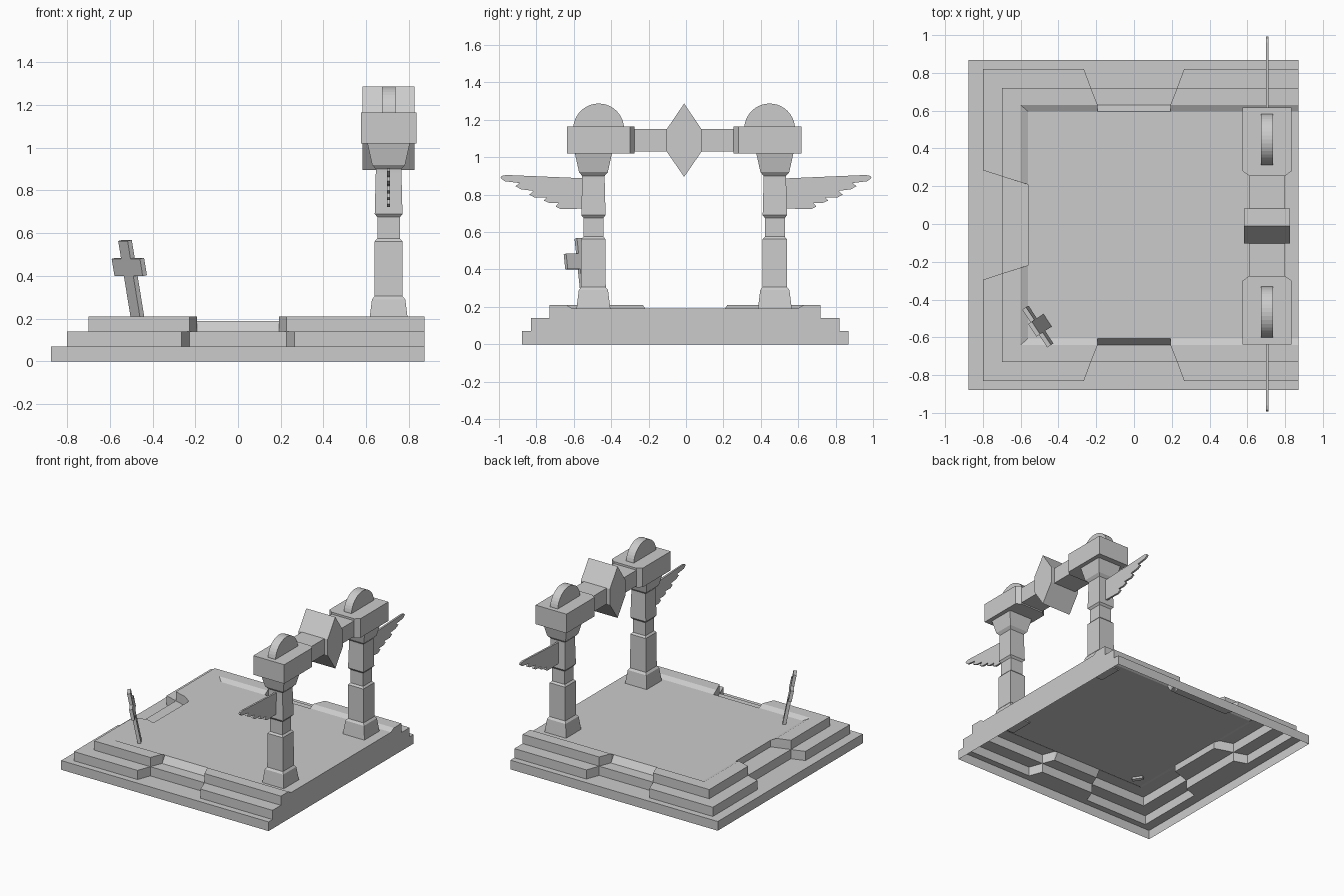
import bpy, bmesh
from math import radians, sin, cos, pi
from mathutils import Vector

if "Cube" in bpy.data.objects:
    bpy.data.objects.remove(bpy.data.objects["Cube"])

CY = -0.01     # y centre of the arch
PX = 0.705     # x centre of the arch


def finish(name, bm):
    bmesh.ops.remove_doubles(bm, verts=bm.verts, dist=1e-5)
    bmesh.ops.recalc_face_normals(bm, faces=bm.faces)
    me = bpy.data.meshes.new(name)
    bm.to_mesh(me)
    bm.free()
    ob = bpy.data.objects.new(name, me)
    bpy.context.collection.objects.link(ob)
    return ob


def loft(name, loops):
    """Closed solid through equal-length vertex loops."""
    bm = bmesh.new()
    rings = [[bm.verts.new(p) for p in lp] for lp in loops]
    n = len(rings[0])
    for a, b in zip(rings, rings[1:]):
        for i in range(n):
            j = (i + 1) % n
            bm.faces.new((a[i], a[j], b[j], b[i]))
    bm.faces.new(rings[0][::-1])
    bm.faces.new(rings[-1])
    return finish(name, bm)


def prism_x(name, pts, x0, x1):
    """Extrude a (y, z) profile along x."""
    return loft(name, [[(x, y, z) for y, z in pts] for x in (x0, x1)])


# Stepped platform: open-bottomed shell with a notch in three sides
def platform():
    xr, cy = 0.872, -0.005

    # left edge, half depth, z, notch (outer half width, inner half width,
    # inner depth) for the long sides and the left side, z at notch bottom
    def level(xl, hy, z, side, left, zn):
        so, si, sd = side
        lo, li, ld = left
        pts = [(xr, -hy, z), (so, -hy, z), (si, -sd, zn), (-si, -sd, zn), (-so, -hy, z),
               (xl, -hy, z), (xl, -lo, z), (ld, -li, zn)]
        back = [(x, -y, w) for x, y, w in reversed(pts)]
        return [Vector((x, y + cy, w)) for x, y, w in pts + back]

    outer = (-0.875, 0.8725)
    o_n = ((0.265, 0.228, 0.8725), (0.29, 0.257, -0.875))
    m_n = ((0.265, 0.228, 0.725), (0.29, 0.257, -0.70))
    t_n = ((0.228, 0.192, 0.635), (0.257, 0.213, -0.56))
    r_n = ((0.192, 0.192, 0.635), (0.226, 0.213, -0.56))
    f_n = ((0.192, 0.192, 0.60), (0.213, 0.213, -0.56))
    levels = [
        level(*outer, 0, *o_n, 0),
        level(*outer, 0.07, *o_n, 0.07),
        level(-0.80, 0.825, 0.07, *m_n, 0.07),
        level(-0.80, 0.825, 0.14, *m_n, 0.14),
        level(-0.70, 0.725, 0.14, *t_n, 0.14),
        level(-0.70, 0.725, 0.21, *t_n, 0.14),
        level(-0.60, 0.635, 0.21, *r_n, 0.14),
        level(-0.56, 0.60, 0.19, *f_n, 0.19),
    ]
    bm = bmesh.new()

    def face(points):
        clean = [p for i, p in enumerate(points) if (p - points[i - 1]).length > 1e-5]
        if len(clean) > 2:
            bm.faces.new([bm.verts.new(p) for p in clean])

    for a, b in zip(levels, levels[1:]):
        for i in range(len(a) - 1):
            face([a[i], a[i + 1], b[i + 1], b[i]])
    face(levels[-1])
    face([l[0] for l in levels] + [l[-1] for l in reversed(levels)])
    finish("stepped_platform", bm)


platform()

# Column profile: (z, half width)
column = [(0.18, 0.092), (0.29, 0.078), (0.305, 0.066), (0.562, 0.065), (0.575, 0.053),
          (0.675, 0.053), (0.69, 0.065), (0.885, 0.06), (0.90, 0.06), (0.92, 0.077),
          (1.02, 0.099)]
# Wing outline: (distance from centre, z)
wing = [(0.50, 0.885), (0.56, 0.888), (0.96, 0.905), (0.985, 0.90), (0.992, 0.89),
        (0.97, 0.872), (0.89, 0.862), (0.912, 0.845), (0.88, 0.828), (0.815, 0.82),
        (0.838, 0.80), (0.81, 0.785), (0.745, 0.785), (0.76, 0.768), (0.73, 0.755),
        (0.68, 0.755), (0.697, 0.737), (0.67, 0.722), (0.50, 0.727)]
# Plan of the end block
block = [(0.575, 0.627), (0.835, 0.627), (0.835, 0.29), (0.80, 0.265), (0.61, 0.265),
         (0.575, 0.29)]

for s, tag in ((-1, "front"), (1, "back")):
    yc = CY + s * 0.485
    loft(f"{tag}_column", [[(PX - h, yc - h, z), (PX + h, yc - h, z),
                            (PX + h, yc + h, z), (PX - h, yc + h, z)] for z, h in column])
    loft(f"{tag}_lintel_block", [[(x, CY + s * y, z) for x, y in block]
                                 for z in (1.02, 1.165)])
    dome = [(CY + s * 0.457 + 0.136 * cos(a), 1.151 + 0.136 * sin(a))
            for a in (pi * i / 20 for i in range(21))]
    prism_x(f"{tag}_half_disc", dome, PX - 0.032, PX + 0.032)
    prism_x(f"{tag}_wing", [(s * y, z) for y, z in wing], PX - 0.007, PX + 0.007)

# Lintel and its pointed keystone
prism_x("lintel_bar", [(CY - 0.28, 1.03), (CY + 0.28, 1.03), (CY + 0.28, 1.15),
                       (CY - 0.28, 1.15)], 0.61, 0.80)
prism_x("keystone", [(CY, 0.895), (CY + 0.093, 1.03), (CY + 0.093, 1.15), (CY, 1.287),
                     (CY - 0.093, 1.15), (CY - 0.093, 1.03)], 0.583, 0.827)

# Leaning cross marker
half = [(0.04, -0.02), (0.04, 0.215), (0.12, 0.215), (0.12, 0.298), (0.04, 0.298),
        (0.04, 0.383)]
outline = half + [(-x, z) for x, z in reversed(half)]
cross = loft("leaning_cross", [[(x, y, z) for x, z in outline] for y in (-0.012, 0.012)])
cross.location = (-0.468, -0.516, 0.19)
cross.rotation_euler = (radians(11), 0, radians(-56.6))
